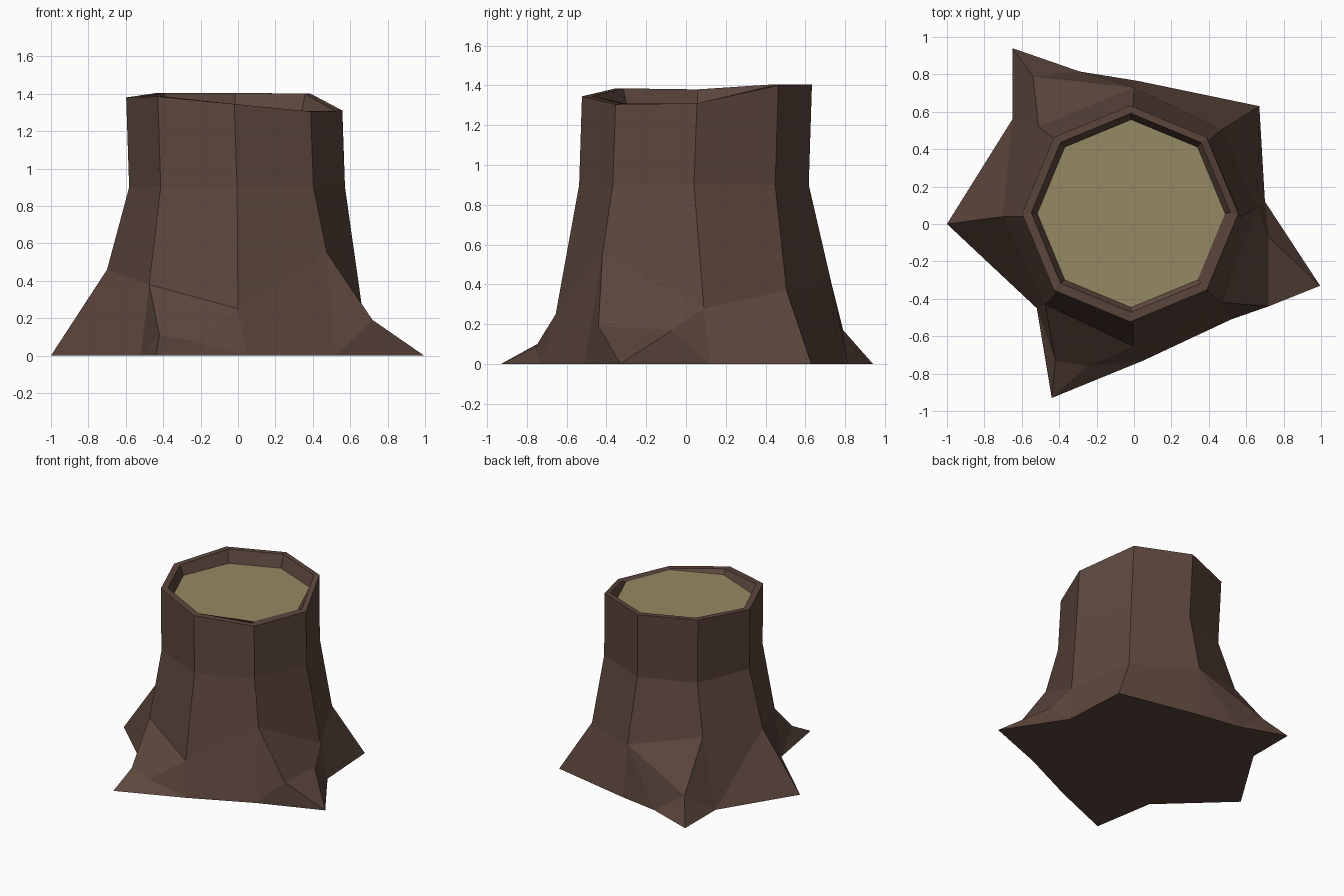
import bpy, bmesh, math

if "Cube" in bpy.data.objects:
    bpy.data.objects.remove(bpy.data.objects["Cube"])


def material(name, rgb):
    m = bpy.data.materials.new(name)
    m.diffuse_color = (*rgb, 1)
    m.use_nodes = True
    m.node_tree.nodes["Principled BSDF"].inputs["Base Color"].default_value = m.diffuse_color
    return m


def make_object(name, bm, mat):
    bmesh.ops.recalc_face_normals(bm, faces=bm.faces[:])
    me = bpy.data.meshes.new(name)
    bm.to_mesh(me)
    bm.free()
    me.materials.append(mat)
    ob = bpy.data.objects.new(name, me)
    bpy.context.collection.objects.link(ob)
    return ob


def octagon(cx, cy, r, heights):
    # starts at the front and runs counter-clockwise seen from above
    return [(cx + r * math.sin(i * math.pi / 4), cy - r * math.cos(i * math.pi / 4), z)
            for i, z in enumerate(heights)]


bark = material("dark brown bark", (0.107, 0.061, 0.046))
wood = material("olive cut wood", (0.296, 0.254, 0.122))

# Uneven sawn rim heights, front round to front left
rim_z = [1.345, 1.305, 1.31, 1.40, 1.405, 1.405, 1.38, 1.385]
cut_z = 1.308
cut_ring = octagon(-0.015, 0.056, 0.502, [cut_z] * 8)

# Points where each trunk edge starts to flare, in the same order
flare = {
    "F": (0, -0.655, 0.25), "FR": (0.475, -0.42, 0.55),
    "R": (0.66, 0.09, 0.28), "BR": (0.47, 0.505, 0.37),
    "B": (0, 0.73, 0.41), "BL": (-0.51, 0.52, 0.52),
    "L": (-0.70, 0.04, 0.46), "FL": (-0.475, -0.43, 0.38),
}
# Ground outline: root tips and the hollows between them
ground = {
    "f": (0.05, -0.73, 0), "a": (0.52, -0.51, 0), "fr": (0.995, -0.33, 0),
    "r": (0.70, 0.12, 0), "br": (0.67, 0.63, 0), "b": (0.02, 0.765, 0),
    "d": (-0.29, 0.815, 0), "bl": (-0.65, 0.94, 0), "c": (-0.65, 0.56, 0),
    "l": (-1, 0, 0), "fl0": (-0.52, -0.45, 0), "fl": (-0.44, -0.93, 0),
}
# Knuckles on the three long roots
knuckles = {
    "k1": (-0.42, -0.73, 0.11), "k2": (-0.25, -0.76, 0.08),
    "k3": (0.72, -0.44, 0.19), "k4": (0.72, -0.07, 0.17),
    "k5": (-0.54, 0.79, 0.17),
}
root_faces = [
    "F f a FR", "FR a k3", "k3 a fr",
    "FR k3 k4 R", "k3 fr k4", "k4 fr r", "R k4 r",
    "R r br BR", "BR br b B",
    "B b d", "B d k5", "d bl k5", "B k5 BL",
    "BL k5 c", "k5 bl c", "BL c L", "L c l",
    "L l fl0 FL",
    "FL fl0 k1", "fl0 fl k1", "k1 fl k2", "FL k1 k2 F", "k2 fl f", "F k2 f",
]

# Trunk with roots, rim and inner lip
bm = bmesh.new()
pts = {k: bm.verts.new(p) for part in (flare, ground, knuckles) for k, p in part.items()}
rings = [[pts[k] for k in flare]]
for ring in (octagon(-0.005, 0.04, 0.577, [0.9] * 8),
             octagon(-0.02, 0.055, 0.578, rim_z),
             octagon(-0.017, 0.06, 0.532, rim_z),
             cut_ring):
    rings.append([bm.verts.new(p) for p in ring])
for lo, hi in zip(rings, rings[1:]):
    for i in range(8):
        j = (i + 1) % 8
        bm.faces.new((lo[i], lo[j], hi[j], hi[i]))
for names in root_faces:
    bm.faces.new([pts[n] for n in names.split()])
bm.faces.new([pts[k] for k in reversed(list(ground))])
make_object("stump_bark", bm, bark)

# Sawn wood surface inside the rim
bm = bmesh.new()
bm.faces.new([bm.verts.new(p) for p in cut_ring])
make_object("cut_wood_top", bm, wood)
